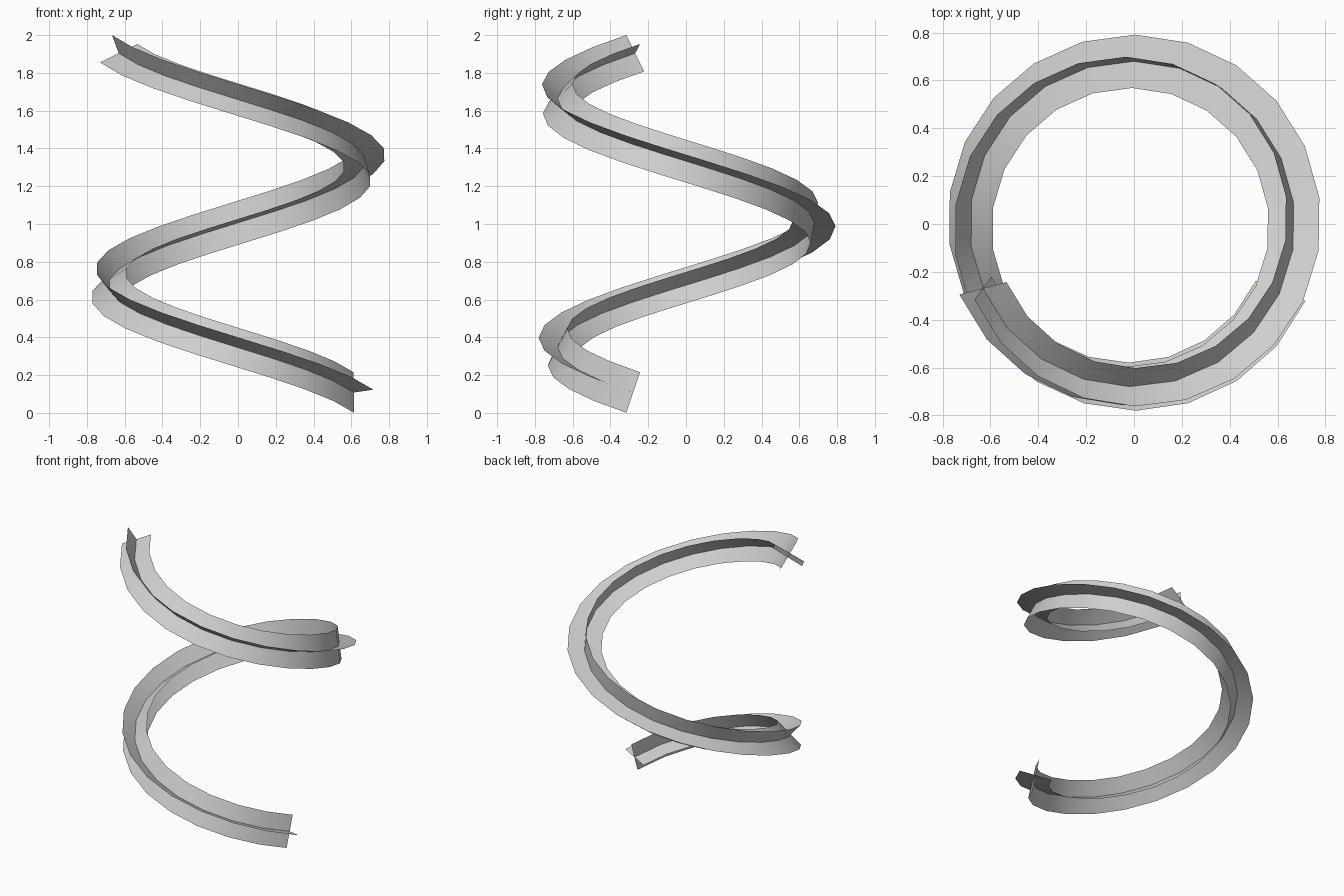
import bpy
import bmesh
from math import radians, cos, sin, pi
from mathutils import Vector

cube = bpy.data.objects.get("Cube")
if cube:
    bpy.data.objects.remove(cube, do_unlink=True)

SEGMENTS = 30
RADIUS = 0.68
HALF_WIDTH = 0.113
START, SWEEP = radians(-24.3), radians(-492.4)
Z_LOW, Z_HIGH = 0.108, 1.904
TWIST_START, TWIST = radians(-82), radians(145)
CENTRE = Vector((-0.007, 0, 0))

grey = bpy.data.materials.new("light_grey")
grey.use_nodes = True
colour = (0.62, 0.62, 0.62, 1)
grey.diffuse_color = colour
grey.node_tree.nodes["Principled BSDF"].inputs["Base Color"].default_value = colour


def frame(t):
    """Centre point, outward direction and upward direction along the helix."""
    a = START + SWEEP * t
    outward = Vector((cos(a), sin(a), 0))
    point = CENTRE + outward * RADIUS
    point.z = Z_LOW + (Z_HIGH - Z_LOW) * t
    tangent = Vector((-sin(a), cos(a), 0)) * RADIUS * SWEEP
    tangent.z = Z_HIGH - Z_LOW
    up = tangent.normalized().cross(outward)
    if up.z < 0:
        up.negate()
    return point, outward, up


def twisted_strip(name, turn):
    """Flat strip swept along the helix, twisting about its centre line."""
    bm = bmesh.new()
    previous = None
    for i in range(SEGMENTS + 1):
        t = i / SEGMENTS
        point, outward, up = frame(t)
        tilt = TWIST_START + TWIST * t + turn
        across = (up * cos(tilt) - outward * sin(tilt)) * HALF_WIDTH
        pair = [bm.verts.new(point - across), bm.verts.new(point + across)]
        if previous:
            bm.faces.new((previous[0], pair[0], pair[1], previous[1]))
        previous = pair
    mesh = bpy.data.meshes.new(name)
    bm.to_mesh(mesh)
    bm.free()
    mesh.materials.append(grey)
    mesh.shade_smooth()
    obj = bpy.data.objects.new(name, mesh)
    bpy.context.collection.objects.link(obj)


# Two strips crossing at right angles form the twisted cross-section
twisted_strip("helix_strip_a", 0)
twisted_strip("helix_strip_b", pi / 2)
